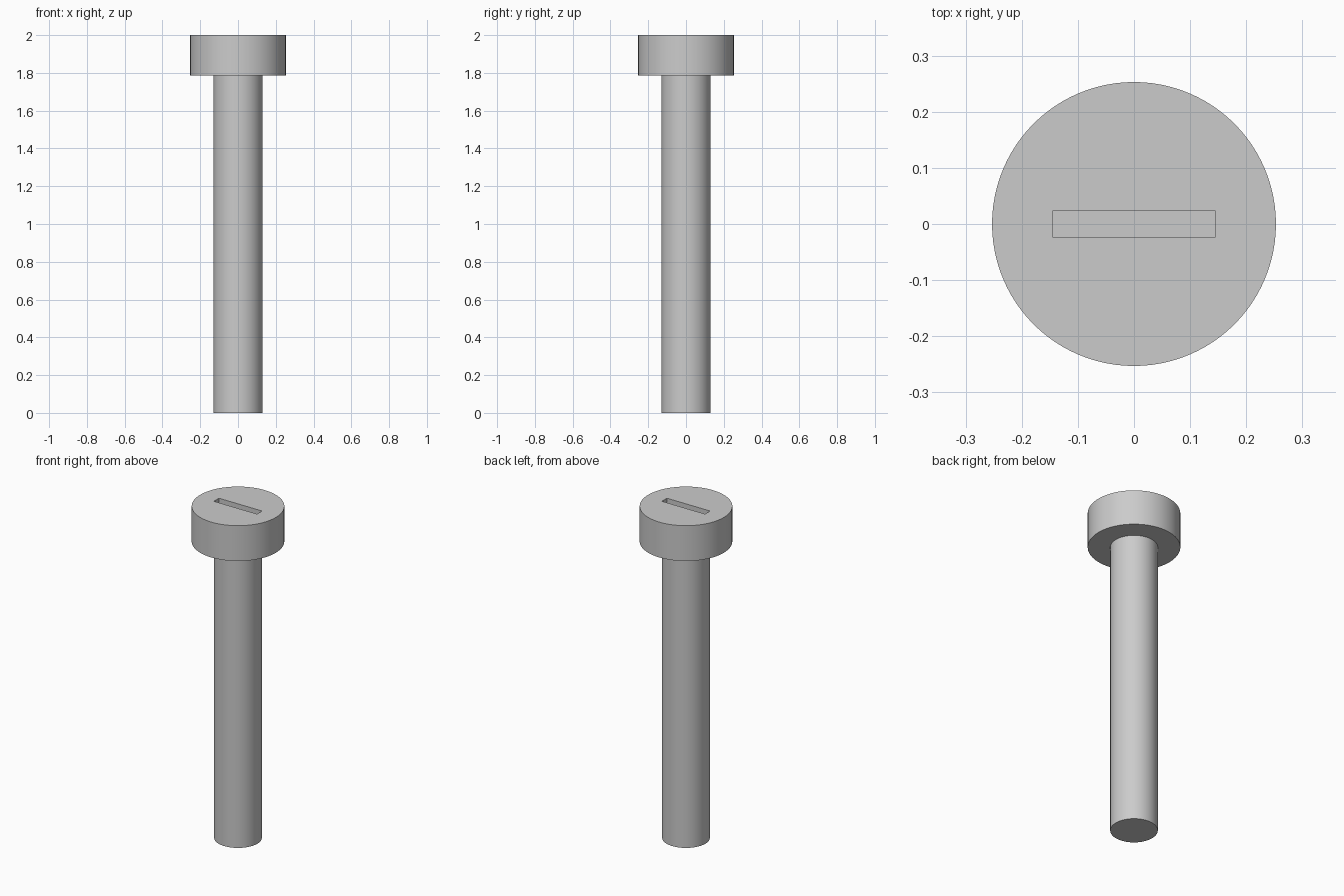
import bpy
import math

if "Cube" in bpy.data.objects:
    bpy.data.objects.remove(bpy.data.objects["Cube"], do_unlink=True)

HEIGHT = 2.0
HEAD_BASE = 1.787
HEAD_RADIUS = 0.253
SHAFT_RADIUS = 0.13
SLOT_SIZE = (0.288, 0.048)
SLOT_DEPTH = 0.08

# Plain grey metal
grey = bpy.data.materials.new("grey_metal")
grey.use_nodes = True
colour = (0.6, 0.6, 0.6, 1)
grey.diffuse_color = colour
grey.node_tree.nodes["Principled BSDF"].inputs["Base Color"].default_value = colour


def cylinder(name, radius, bottom, top):
    bpy.ops.mesh.primitive_cylinder_add(
        vertices=96, radius=radius, depth=top - bottom,
        location=(0, 0, (top + bottom) / 2))
    obj = bpy.context.object
    obj.name = name
    obj.data.materials.append(grey)
    return obj


def smooth(obj):
    bpy.ops.object.select_all(action="DESELECT")
    obj.select_set(True)
    bpy.context.view_layer.objects.active = obj
    bpy.ops.object.shade_smooth_by_angle(angle=math.radians(30))


# Shaft and head
shaft = cylinder("shaft", SHAFT_RADIUS, 0, HEAD_BASE)
head = cylinder("head", HEAD_RADIUS, HEAD_BASE, HEIGHT)

# Driver slot cut into the top of the head
bpy.ops.mesh.primitive_cube_add(size=1, location=(0, 0, HEIGHT))
cutter = bpy.context.object
cutter.name = "slot_cutter"
cutter.scale = (*SLOT_SIZE, 2 * SLOT_DEPTH)
cutter.hide_render = True
cutter.data.materials.append(grey)

slot = head.modifiers.new("slot", "BOOLEAN")
slot.operation = "DIFFERENCE"
slot.solver = "EXACT"
slot.object = cutter
bpy.context.view_layer.objects.active = head
bpy.ops.object.modifier_apply(modifier=slot.name)
bpy.data.objects.remove(cutter, do_unlink=True)

for part in (shaft, head):
    smooth(part)
